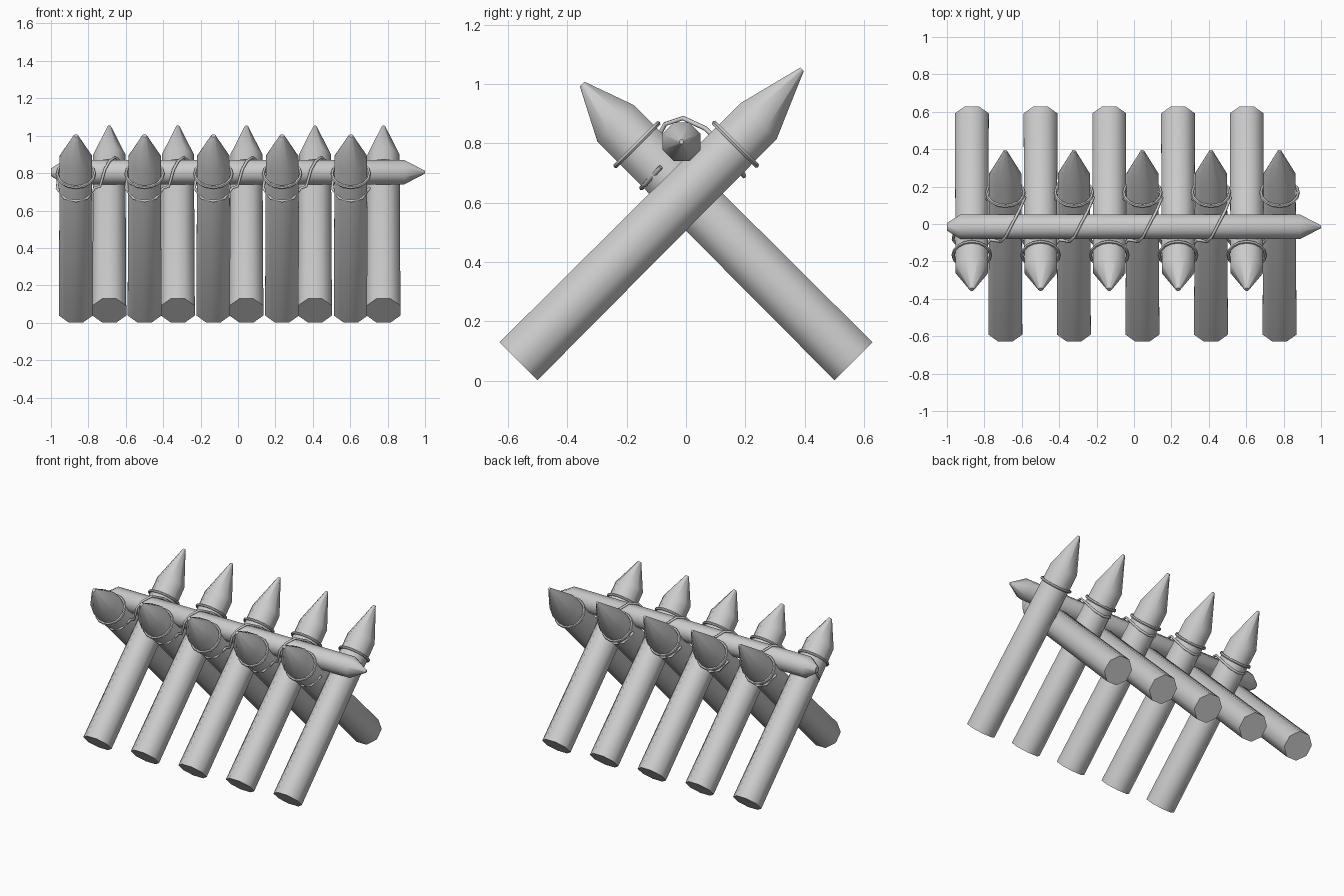
import bpy, bmesh, math
from mathutils import Vector, Matrix

if "Cube" in bpy.data.objects:
    bpy.data.objects.remove(bpy.data.objects["Cube"])

SIDES = 8


def smooth(ob):
    bpy.ops.object.select_all(action='DESELECT')
    bpy.context.view_layer.objects.active = ob
    ob.select_set(True)
    bpy.ops.object.shade_smooth_by_angle(angle=math.radians(55))


def pole(name, rings, matrix):
    """Loft octagons along local z; rings = (z, radius, y offset)."""
    bm = bmesh.new()
    loops = []
    for z, r, oy in rings:
        loops.append([bm.verts.new((r * math.cos((k + .5) * math.tau / SIDES),
                                    r * math.sin((k + .5) * math.tau / SIDES) + oy, z))
                      for k in range(SIDES)])
    for a, b in zip(loops, loops[1:]):
        for k in range(SIDES):
            n = (k + 1) % SIDES
            bm.faces.new((a[k], a[n], b[n], b[k]))
    bm.faces.new(loops[0][::-1])
    bm.faces.new(loops[-1])
    me = bpy.data.meshes.new(name)
    bm.to_mesh(me)
    bm.free()
    ob = bpy.data.objects.new(name, me)
    bpy.context.collection.objects.link(ob)
    ob.matrix_world = matrix
    smooth(ob)
    return ob


def rope(name, points):
    cu = bpy.data.curves.new(name, 'CURVE')
    cu.dimensions = '3D'
    cu.bevel_depth = 0.008
    cu.bevel_resolution = 1
    cu.use_fill_caps = True
    sp = cu.splines.new('POLY')
    sp.points.add(len(points) - 1)
    for p, co in zip(sp.points, points):
        p.co = (*co, 1)
    ob = bpy.data.objects.new(name, cu)
    bpy.context.collection.objects.link(ob)


def binding(name, matrix, z):
    bpy.ops.mesh.primitive_torus_add(major_segments=16, minor_segments=6,
                                     major_radius=0.1, minor_radius=0.009)
    ob = bpy.context.object
    ob.name = name
    ob.matrix_world = matrix @ Matrix.Translation((0, 0, z))
    smooth(ob)


R = 0.098
for i in range(5):
    # stakes pointing to the front
    xa = -0.867 + 0.3675 * i
    m = Matrix.Translation((xa, 0.565, 0.065)) @ Matrix.Rotation(math.radians(45), 4, 'X')
    pole("front_stake", [(0, R, 0), (1.135, 0.094, 0), (1.308, 0.012, 0.014)], m)
    binding("front_stake_binding", m, 1.033)

    # stakes pointing to the back
    xb = -0.688 + 0.3665 * i
    m = Matrix.Translation((xb, -0.565, 0.065)) @ Matrix.Rotation(math.radians(-45), 4, 'X')
    pole("back_stake", [(0, R, 0), (1.145, 0.093, 0), (1.372, 0.009, -0.02)], m)
    binding("back_stake_binding", m, 1.035)

    # rope slung under the front stake, then over the rail to the back stake
    path = [(xa - .09, -.03, .80), (xa - .1, -.085, .72), (xa - .06, -.135, .665),
            (xa, -.15, .65), (xa + .06, -.135, .665), (xa + .1, -.085, .72)]
    if i < 4:
        path += [(xa + .13, -.09, .73), (xa + .155, -.095, .82), (xa + .18, -.07, .865),
                 (xa + .21, -.01, .885), (xa + .25, .065, .85), (xb + .105, .14, .78),
                 (xb + .06, .185, .71), (xb, .195, .69), (xb - .06, .185, .71),
                 (xb - .1, .13, .77)]
    rope("lashing_rope", path)

# horizontal rail lying in the crossing
pole("rail", [(-1, 0.022, 0), (-0.93, 0.07, 0), (0.89, 0.07, 0), (1, 0.008, 0)],
     Matrix.Translation((0, -0.015, 0.805)) @ Matrix.Rotation(math.radians(90), 4, 'Y'))
